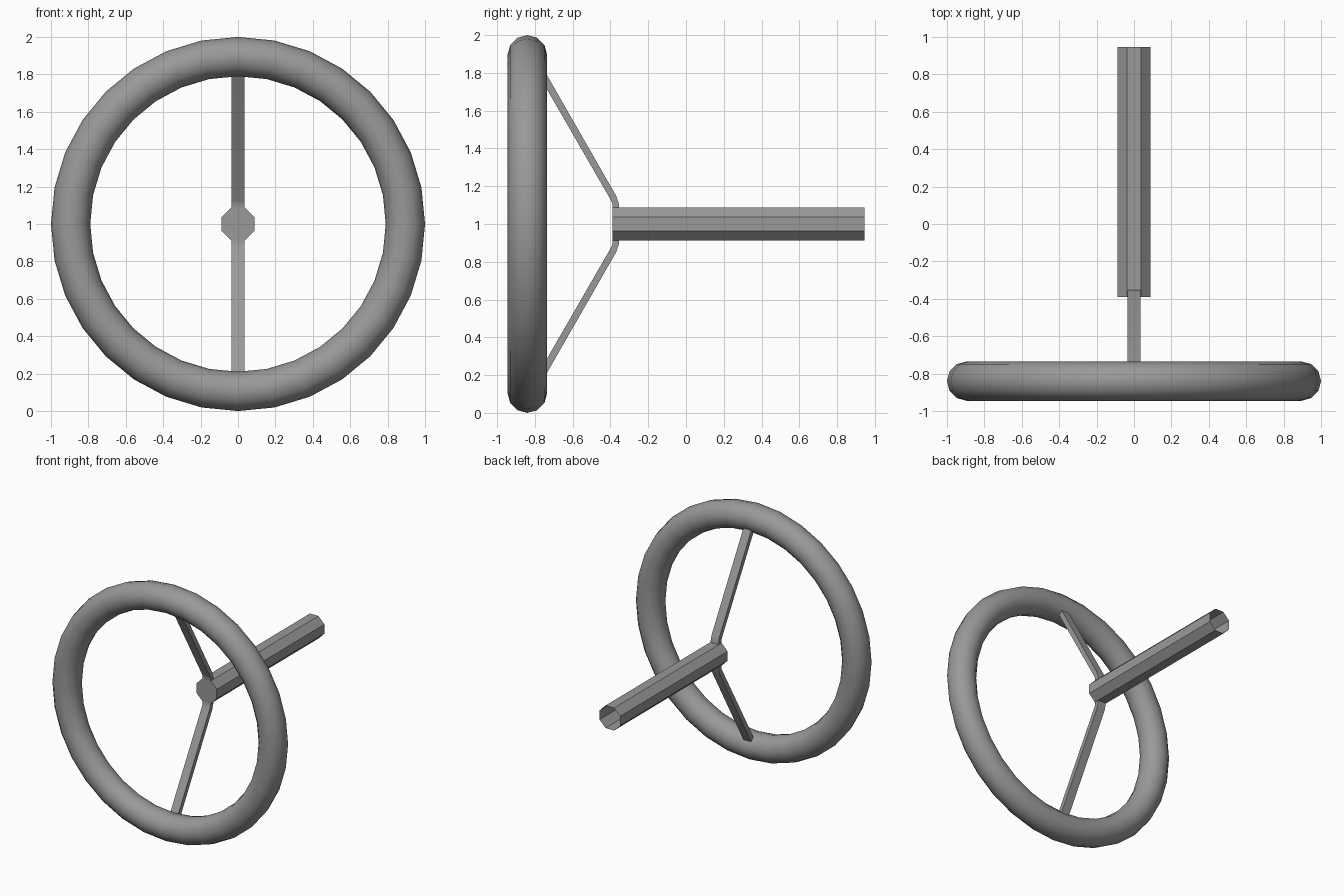
import bpy, bmesh
from math import pi, radians
from mathutils import Matrix

if "Cube" in bpy.data.objects:
    bpy.data.objects.remove(bpy.data.objects["Cube"])

# Dark grey for every part
grey = bpy.data.materials.new("dark_grey")
grey.diffuse_color = (0.32, 0.32, 0.32, 1)
grey.use_nodes = True
grey.node_tree.nodes["Principled BSDF"].inputs["Base Color"].default_value = grey.diffuse_color


def add_object(name, bm):
    bmesh.ops.recalc_face_normals(bm, faces=bm.faces)
    mesh = bpy.data.meshes.new(name)
    bm.to_mesh(mesh)
    bm.free()
    mesh.materials.append(grey)
    obj = bpy.data.objects.new(name, mesh)
    bpy.context.collection.objects.link(obj)
    return obj


# Wheel rim: smooth ring standing upright at the front
bpy.ops.mesh.primitive_torus_add(major_segments=32, minor_segments=12,
                                 major_radius=0.895, minor_radius=0.105,
                                 location=(0, -0.84, 1), rotation=(pi / 2, 0, 0))
rim = bpy.context.object
rim.name = "wheel_rim"
rim.data.materials.append(grey)
bpy.ops.object.shade_smooth()

# Steering column: eight-sided tube, capped at the front and open at the back
Y0, Y1, APOTHEM = -0.39, 0.945, 0.0885
bm = bmesh.new()
radius = APOTHEM / 0.92388
place = (Matrix.Translation((0, (Y0 + Y1) / 2, 1)) @ Matrix.Rotation(pi / 2, 4, 'X')
         @ Matrix.Rotation(radians(22.5), 4, 'Z'))
bmesh.ops.create_cone(bm, cap_ends=True, segments=8, radius1=radius, radius2=radius,
                      depth=Y1 - Y0, matrix=place)
back = [f for f in bm.faces if f.calc_center_median().y > Y1 - 0.01]
bmesh.ops.delete(bm, geom=back, context='FACES_ONLY')
add_object("steering_column", bm)

# Spokes: bent flat bars, paired (y, height from hub) points for rear and front faces
REAR = [(-0.352, 0.07), (-0.355, 0.105), (-0.369, 0.148), (-0.79, 0.882)]
FRONT = [(-0.389, 0.07), (-0.389, 0.105), (-0.397, 0.125), (-0.822, 0.862)]
HALF = 0.034
for name, side in (("upper_spoke", 1), ("lower_spoke", -1)):
    bm = bmesh.new()
    rings = []
    for (ry, rz), (fy, fz) in zip(REAR, FRONT):
        rings.append([bm.verts.new((x, y, 1 + side * z)) for x, y, z in
                      ((-HALF, ry, rz), (HALF, ry, rz), (HALF, fy, fz), (-HALF, fy, fz))])
    for a, b in zip(rings, rings[1:]):
        for i in range(4):
            j = (i + 1) % 4
            bm.faces.new((a[i], a[j], b[j], b[i]))
    bm.faces.new(rings[0])
    bm.faces.new(rings[-1])
    spoke = add_object(name, bm)
    bpy.ops.object.select_all(action='DESELECT')
    spoke.select_set(True)
    bpy.context.view_layer.objects.active = spoke
    bpy.ops.object.shade_smooth_by_angle(angle=radians(35))
